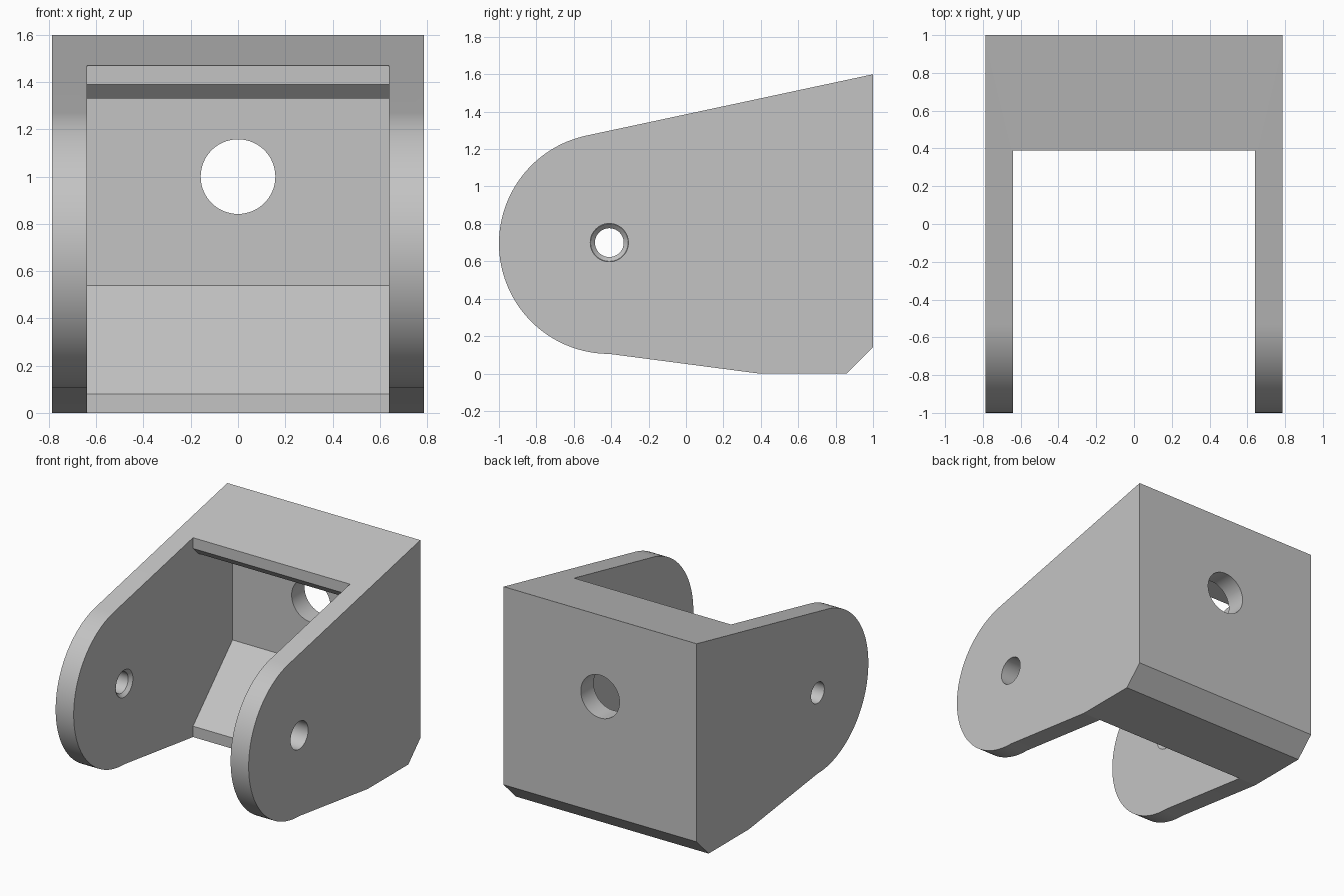
import bpy, bmesh, math

old = bpy.data.objects.get("Cube")
if old:
    bpy.data.objects.remove(old, do_unlink=True)

HALF_WIDTH, INNER = 0.787, 0.64
PIVOT_Y, PIVOT_Z, EAR_R = -0.41, 0.695, 0.59

grey = bpy.data.materials.new("plain grey")
grey.use_nodes = True
grey.diffuse_color = (0.55, 0.55, 0.55, 1)
grey.node_tree.nodes["Principled BSDF"].inputs["Base Color"].default_value = grey.diffuse_color


def make_object(name, bm):
    bmesh.ops.recalc_face_normals(bm, faces=bm.faces)
    mesh = bpy.data.meshes.new(name)
    bm.to_mesh(mesh)
    bm.free()
    mesh.materials.append(grey)
    obj = bpy.data.objects.new(name, mesh)
    bpy.context.collection.objects.link(obj)
    return obj


def side_prism(name, outline, half):
    """Extrude a (y, z) outline across the width."""
    bm = bmesh.new()
    face = bm.faces.new([bm.verts.new((-half, y, z)) for y, z in outline])
    grown = bmesh.ops.extrude_face_region(bm, geom=[face])["geom"]
    verts = [v for v in grown if isinstance(v, bmesh.types.BMVert)]
    bmesh.ops.translate(bm, verts=verts, vec=(2 * half, 0, 0))
    return make_object(name, bm)


def bore(name, profile, to_world, sides=64):
    """Turn (position along axis, radius) pairs into a closed round cutter."""
    bm = bmesh.new()
    rings = []
    for along, radius in profile:
        angles = [2 * math.pi * i / sides for i in range(sides)]
        rings.append([bm.verts.new(to_world(along, radius * math.cos(a), radius * math.sin(a)))
                      for a in angles])
    for lower, upper in zip(rings, rings[1:]):
        for i in range(sides):
            j = (i + 1) % sides
            bm.faces.new((lower[i], lower[j], upper[j], upper[i]))
    bm.faces.new(rings[0])
    bm.faces.new(rings[-1])
    return make_object(name, bm)


# Side outline: rounded ear, sloping top, vertical back, chamfered base
start, end, steps = math.radians(102.1), math.radians(270), 64
outline = []
for i in range(steps + 1):
    a = start + (end - start) * i / steps
    outline.append((PIVOT_Y + EAR_R * math.cos(a), PIVOT_Z + EAR_R * math.sin(a)))
outline += [(0.39, 0), (0.86, 0), (1, 0.14), (1, 1.6)]
bracket = side_prism("bracket_body", outline, HALF_WIDTH)

# Opening between the ears, with ramped floor and lipped ceiling
opening = [(-1.2, -0.2), (0.39, -0.2), (0.39, 0.08), (0.85, 0.54), (0.85, 1.416),
           (0.45, 1.33), (0.39, 1.39), (0.39, 1.8), (-1.2, 1.8)]
cutters = [side_prism("opening_cutter", opening, INNER)]

# Round hole in the back wall
cutters.append(bore("back_hole_cutter", [(0.7, 0.158), (1.2, 0.158)],
                    lambda t, u, v: (u, t, 1.0 + v)))

# Pivot hole: wide in the left ear, countersunk and narrow in the right ear
cutters.append(bore("pivot_hole_cutter",
                    [(-0.9, 0.077), (-0.663, 0.077), (-0.638, 0.102), (0.9, 0.102)],
                    lambda t, u, v: (t, PIVOT_Y + u, PIVOT_Z + 0.005 + v)))

bpy.ops.object.select_all(action="DESELECT")
bracket.select_set(True)
bpy.context.view_layer.objects.active = bracket
for cutter in cutters:
    cutter.hide_render = True
    cut = bracket.modifiers.new(cutter.name, "BOOLEAN")
    cut.operation = "DIFFERENCE"
    cut.solver = "EXACT"
    cut.object = cutter
    bpy.ops.object.modifier_apply(modifier=cut.name)
for cutter in cutters:
    bpy.data.objects.remove(cutter, do_unlink=True)

# Smooth the curved walls, keep every corner crisp
bpy.ops.object.shade_smooth_by_angle(angle=math.radians(6.5))
